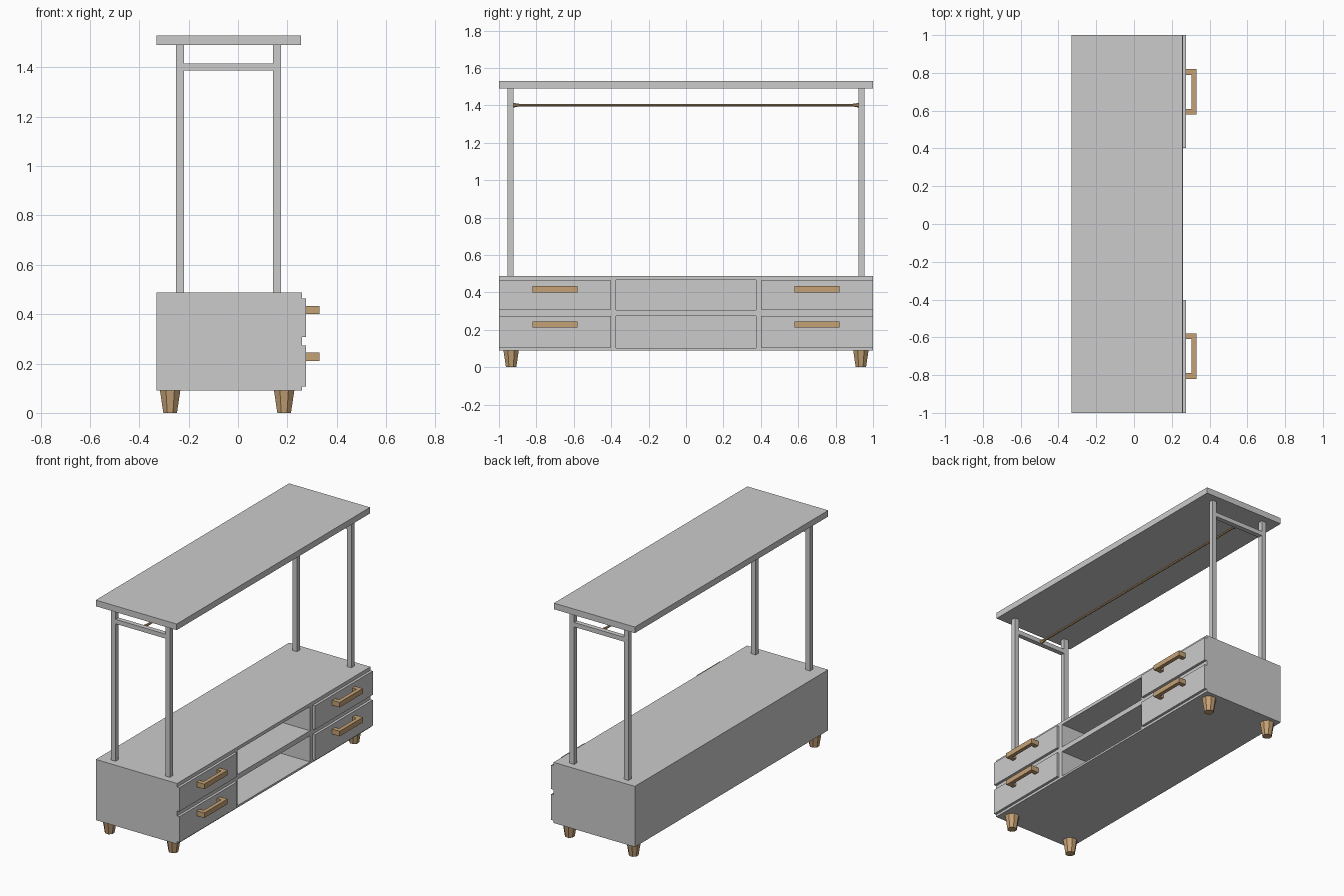
import bpy, bmesh, math
from mathutils import Matrix, Vector

if "Cube" in bpy.data.objects:
    bpy.data.objects.remove(bpy.data.objects["Cube"])


def material(name, rgb):
    m = bpy.data.materials.new(name)
    m.diffuse_color = (*rgb, 1)
    m.use_nodes = True
    m.node_tree.nodes["Principled BSDF"].inputs["Base Color"].default_value = m.diffuse_color
    return m


GREY = material("painted_grey", (0.6, 0.6, 0.6))
WOOD = material("light_wood", (0.56, 0.36, 0.18))


def finish(name, bm, mat):
    bmesh.ops.recalc_face_normals(bm, faces=bm.faces)
    me = bpy.data.meshes.new(name)
    bm.to_mesh(me)
    bm.free()
    me.materials.append(mat)
    ob = bpy.data.objects.new(name, me)
    bpy.context.collection.objects.link(ob)
    return ob


def box(name, x, y, z, mat=GREY):
    """Box from (min, max) ranges on each axis."""
    bm = bmesh.new()
    bmesh.ops.create_cube(bm, size=1)
    for v in bm.verts:
        v.co = Vector([(r[0] + r[1]) / 2 + c * (r[1] - r[0])
                       for c, r in zip(v.co, (x, y, z))])
    return finish(name, bm, mat)


def extrude_profile(name, pts, z0, z1, mat):
    """Closed x-y outline extruded upward."""
    bm = bmesh.new()
    f = bm.faces.new([bm.verts.new((px, py, z0)) for px, py in pts])
    ext = bmesh.ops.extrude_face_region(bm, geom=[f])["geom"]
    bmesh.ops.translate(bm, vec=(0, 0, z1 - z0),
                        verts=[g for g in ext if isinstance(g, bmesh.types.BMVert)])
    return finish(name, bm, mat)


def cone(name, matrix, r1, r2, depth, sides=8):
    bm = bmesh.new()
    turn = Matrix.Rotation(math.pi / sides, 4, 'Z')
    bmesh.ops.create_cone(bm, cap_ends=True, segments=sides, radius1=r1,
                          radius2=r2, depth=depth, matrix=matrix @ turn)
    return finish(name, bm, WOOD)


# Cabinet carcass with two open shelves in the middle
BACK, FRONT = -0.33, 0.259
box("cabinet_top", (BACK, FRONT), (-1, 1), (0.465, 0.487))
box("cabinet_bottom", (BACK, FRONT), (-1, 1), (0.09, 0.103))
box("cabinet_back", (BACK, -0.31), (-0.375, 0.375), (0.103, 0.465))
box("middle_shelf", (-0.31, FRONT), (-0.375, 0.375), (0.274, 0.307))

DRAWERS = (("lower", 0.106, 0.274, 0.211), ("upper", 0.308, 0.464, 0.400))
for s, side in ((-1, "left"), (1, "right")):
    box(f"drawer_case_{side}", (BACK, FRONT),
        sorted((s * 0.375, s * 1.0)), (0.103, 0.465))
    for level, z0, z1, hz in DRAWERS:
        # Raised drawer fronts and U-shaped handles
        box(f"{level}_drawer_front_{side}", (FRONT, 0.276),
            sorted((s * 0.402, s * 1.0)), (z0, z1))
        u = [(0.276, 0.58), (0.33, 0.58), (0.33, 0.82), (0.276, 0.82),
             (0.276, 0.79), (0.305, 0.79), (0.305, 0.61), (0.276, 0.61)]
        extrude_profile(f"{level}_handle_{side}", [(x, s * y) for x, y in u],
                        hz, hz + 0.033, WOOD)

    # Posts, cross rail and tapered feet at each end
    py = sorted((s * 0.923, s * 0.954))
    for px, end in ((-0.235, "back"), (0.158, "front")):
        box(f"{end}_post_{side}", (px - 0.0165, px + 0.0165), py, (0.487, 1.49))
    box(f"cross_rail_{side}", (-0.2185, 0.1415), py, (1.387, 1.416))
    for fx, end in ((-0.275, "back"), (0.187, "front")):
        cone(f"{end}_foot_{side}", Matrix.Translation((fx, s * 0.935, 0.045)),
             0.030, 0.0445, 0.09)

    # Flared rod holders
    cone(f"rod_holder_{side}",
         Matrix.Translation((-0.0385, s * 0.908, 1.401)) @
         Matrix.Rotation(-s * math.pi / 2, 4, 'X'), 0.008, 0.014, 0.03)

# Hanging rod and top board
cone("hanging_rod", Matrix.Translation((-0.0385, 0, 1.401)) @
     Matrix.Rotation(math.pi / 2, 4, 'X'), 0.008, 0.008, 1.846)
box("top_board", (BACK, 0.256), (-1, 1), (1.49, 1.53))
